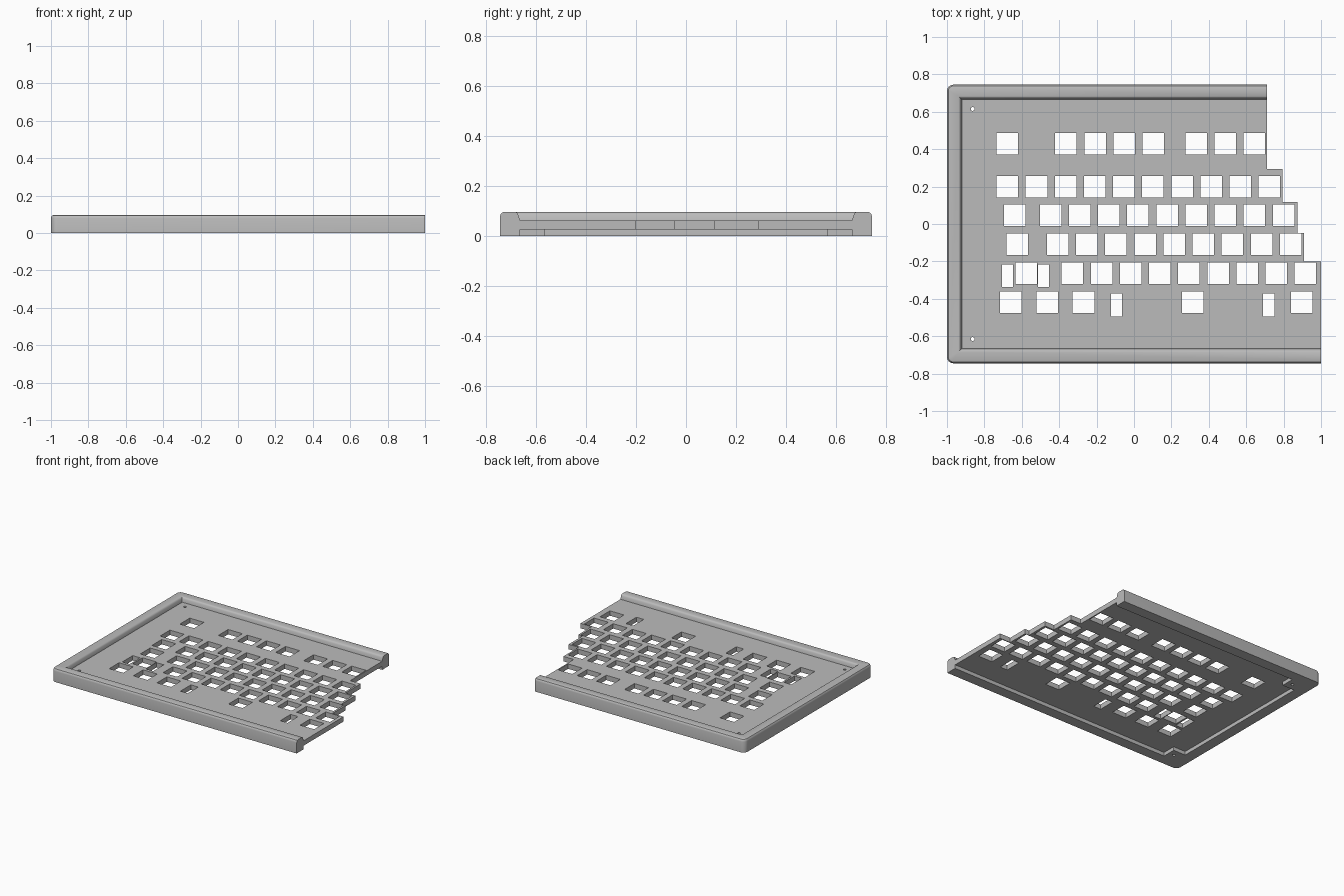
import bpy
import bmesh
from math import sin, cos, pi
from mathutils import Matrix, Vector

default_cube = bpy.data.objects.get("Cube")
if default_cube:
    bpy.data.objects.remove(default_cube, do_unlink=True)

# One plain grey for the whole case
grey = bpy.data.materials.new("plain_grey")
grey.use_nodes = True
colour = (0.5, 0.5, 0.5, 1)
grey.diffuse_color = colour
grey.node_tree.nodes["Principled BSDF"].inputs["Base Color"].default_value = colour

LEFT, HALF_DEPTH, RIM = -1.0, 0.745, 0.08
PLATE_LOW, PLATE_TOP, HEIGHT = 0.027, 0.063, 0.097
BACK_END, FRONT_END = 0.71, 1.0
KEY, PITCH = 0.115, 0.1557
INNER_X, INNER_Y = LEFT + RIM, HALF_DEPTH - RIM


def make_object(name, bm):
    bmesh.ops.recalc_face_normals(bm, faces=bm.faces)
    mesh = bpy.data.meshes.new(name)
    bm.to_mesh(mesh)
    bm.free()
    mesh.materials.append(grey)
    obj = bpy.data.objects.new(name, mesh)
    bpy.context.collection.objects.link(obj)
    return obj


def activate(obj):
    bpy.ops.object.select_all(action="DESELECT")
    obj.select_set(True)
    bpy.context.view_layer.objects.active = obj


def add_box(bm, x, y, z, sx, sy, sz):
    matrix = Matrix.Translation((x, y, z)) @ Matrix.Diagonal((sx, sy, sz, 1))
    bmesh.ops.create_cube(bm, size=1, matrix=matrix)


def cut(obj, cutter):
    mod = obj.modifiers.new("cut", "BOOLEAN")
    mod.operation = "DIFFERENCE"
    mod.solver = "EXACT"
    mod.object = cutter
    activate(obj)
    bpy.ops.object.modifier_apply(modifier=mod.name)


# Three-sided rim: a rounded section swept round two corners, open on +x
def rim_line(bm, inset, z):
    radius = max(0.035 - inset, 0)
    side, x = HALF_DEPTH - inset, LEFT + inset + radius
    points = [(FRONT_END, -side)]
    for sign in (-1, 1):
        for i in range(7):
            a = pi / 2 * (i if sign < 0 else 6 - i) / 6
            points.append((x - radius * sin(a),
                           sign * (side - radius + radius * cos(a))))
    points.append((BACK_END, side))
    return [bm.verts.new((px, py, z)) for px, py in points]


section = [(0, 0), (0, HEIGHT - 0.018), (0.002, HEIGHT - 0.01),
           (0.007, HEIGHT - 0.003), (0.016, HEIGHT), (0.062, HEIGHT),
           (0.069, HEIGHT - 0.004), (0.073, HEIGHT - 0.012),
           (RIM, PLATE_TOP), (RIM, 0)]
bm = bmesh.new()
lines = [rim_line(bm, *p) for p in section]
for a, b in zip(lines, lines[1:] + lines[:1]):
    for i in range(len(a) - 1):
        bm.faces.new((a[i], a[i + 1], b[i + 1], b[i]))
for end in (0, -1):
    bm.faces.new([line[end] for line in lines])
bmesh.ops.remove_doubles(bm, verts=bm.verts, dist=0.0001)
rim = make_object("case_rim", bm)
activate(rim)
bpy.ops.object.shade_smooth_by_angle(angle=0.6)

# Key plate with a staircase edge on +x
outline = [(INNER_X, -INNER_Y), (FRONT_END, -INNER_Y)]
edge = FRONT_END
for y, x in ((-0.2, 0.91), (-0.047, 0.875), (0.117, 0.795), (0.293, BACK_END)):
    outline += [(edge, y), (x, y)]
    edge = x
outline += [(BACK_END, INNER_Y), (INNER_X, INNER_Y)]
bm = bmesh.new()
face = bm.faces.new([bm.verts.new((x, y, PLATE_LOW)) for x, y in outline])
grown = bmesh.ops.extrude_face_region(bm, geom=[face])["geom"]
bmesh.ops.translate(bm, vec=Vector((0, 0, PLATE_TOP - PLATE_LOW)),
                    verts=[v for v in grown if isinstance(v, bmesh.types.BMVert)])
plate = make_object("key_plate", bm)


# Key openings, row by row: y, single openings, start and count of an even run
def run(start, count):
    return [start + PITCH * i for i in range(count)]


rows = [
    (0.43, [-0.677] + run(-0.364, 4) + run(0.332, 3)),
    (0.199, run(-0.677, 10)),
    (0.046, [-0.637] + run(-0.446, 9)),
    (-0.108, [-0.623] + run(-0.408, 9)),
    (-0.264, [-0.577] + run(-0.329, 9)),
    (-0.418, [-0.66, -0.463, -0.27, 0.313, 0.896]),
]
slots = [(-0.677, -0.277), (-0.484, -0.277), (-0.094, -0.433), (0.72, -0.433)]
bm = bmesh.new()
for y, xs in rows:
    for x in xs:
        add_box(bm, x, y, PLATE_TOP, KEY, KEY, 0.2)
for x, y in slots:
    add_box(bm, x, y, PLATE_TOP, 0.06, 0.122, 0.2)
# Screw holes
for sign in (-1, 1):
    bmesh.ops.create_cone(bm, cap_ends=True, segments=16, radius1=0.01,
                          radius2=0.01, depth=0.3,
                          matrix=Matrix.Translation((-0.863, sign * 0.615, 0)))
cutter = make_object("opening_cutter", bm)
cutter.hide_render = True

# Screw blocks under the plate in the two closed corners
blocks = []
for name, sign in (("front_screw_block", -1), ("back_screw_block", 1)):
    bm = bmesh.new()
    add_box(bm, INNER_X + 0.05, sign * (INNER_Y - 0.05), PLATE_LOW / 2,
            0.1, 0.1, PLATE_LOW)
    blocks.append(make_object(name, bm))

for obj in [plate] + blocks:
    cut(obj, cutter)
bpy.data.objects.remove(cutter, do_unlink=True)
